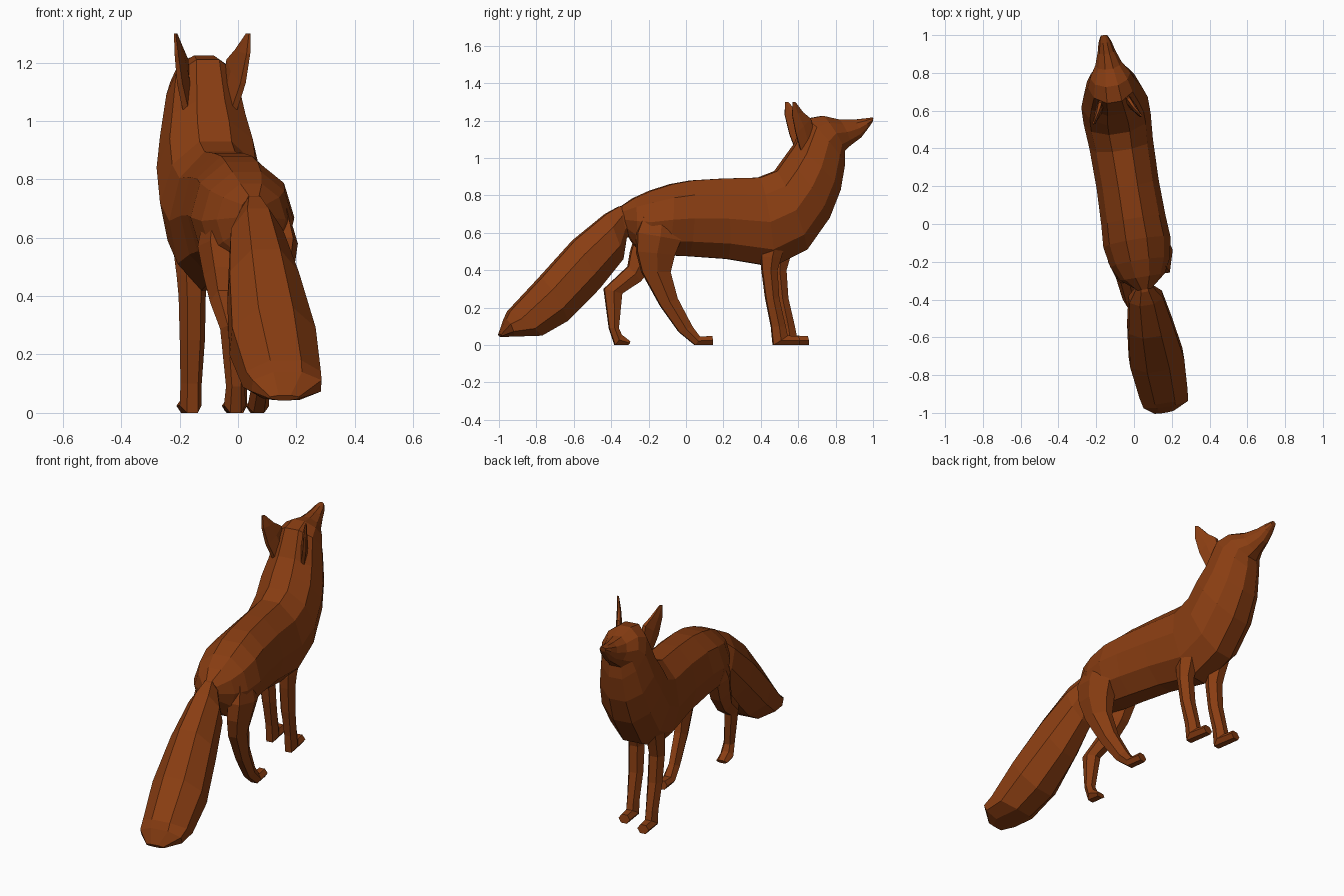
import bpy, bmesh, math
from mathutils import Vector

fur = bpy.data.materials.new("russet_fur")
fur.diffuse_color = (0.25, 0.047, 0.006, 1)


def place(u, y, z):
    # the whole animal stands turned slightly about the vertical
    return Vector((0.987 * u - 0.16 * y, y + 0.158 * u, z))


def loft(name, sections, sides=8, dy=0.0):
    """Section: upper/front y, z, lower/back y, z, half width, side offset, [lower offset]."""
    bm = bmesh.new()
    rings = []
    grow = 1 / math.cos(math.pi / sides)
    widen = {6: 1.15, 8: 1.08, 10: 1.0}[sides]
    for s in sections:
        yt, zt, yb, zb, w, ut = s[:6]
        ub = s[6] if len(s) > 6 else ut
        ring = []
        for i in range(sides):
            a = 2 * math.pi * (i + 0.5) / sides
            k = 0.5 + 0.5 * math.cos(a) * grow
            u = ub + (ut - ub) * k + w * math.sin(a) * widen
            ring.append(bm.verts.new(place(u, dy + yb + (yt - yb) * k, zb + (zt - zb) * k)))
        rings.append(ring)
    for r, q in zip(rings, rings[1:]):
        for i in range(sides):
            j = (i + 1) % sides
            bm.faces.new((r[i], r[j], q[j], q[i]))
    bm.faces.new(rings[0])
    bm.faces.new(rings[-1])
    bmesh.ops.recalc_face_normals(bm, faces=bm.faces[:])
    mesh = bpy.data.meshes.new(name)
    bm.to_mesh(mesh)
    bm.free()
    mesh.materials.append(fur)
    ob = bpy.data.objects.new(name, mesh)
    bpy.context.collection.objects.link(ob)
    return ob


# torso, neck and head in one skin
loft("body", [
    (-0.35, 0.74, -0.32, 0.60, 0.05, 0),
    (-0.28, 0.785, -0.28, 0.54, 0.12, 0),
    (-0.19, 0.825, -0.22, 0.49, 0.16, 0),
    (-0.08, 0.86, -0.11, 0.48, 0.18, 0),
    (0.03, 0.88, 0.01, 0.475, 0.172, 0),
    (0.20, 0.89, 0.22, 0.46, 0.166, 0),
    (0.39, 0.895, 0.46, 0.42, 0.17, 0),
    (0.48, 0.93, 0.64, 0.51, 0.18, 0),
    (0.53, 1.00, 0.76, 0.68, 0.178, 0),
    (0.58, 1.07, 0.82, 0.83, 0.157, 0),
    (0.645, 1.21, 0.845, 0.97, 0.128, 0),
    (0.73, 1.225, 0.845, 1.04, 0.108, 0),
    (0.82, 1.205, 0.88, 1.07, 0.07, 0),
    (0.90, 1.205, 0.935, 1.11, 0.046, 0),
    (0.96, 1.212, 0.97, 1.155, 0.034, 0),
    (1.00, 1.217, 0.995, 1.19, 0.018, 0)], sides=10)

# bushy tail
loft("tail", [
    (-0.30, 0.75, -0.28, 0.62, 0.035, 0),
    (-0.36, 0.74, -0.32, 0.57, 0.05, 0),
    (-0.43, 0.70, -0.34, 0.46, 0.09, 0),
    (-0.60, 0.56, -0.47, 0.30, 0.12, 0),
    (-0.78, 0.36, -0.64, 0.13, 0.145, 0.005),
    (-0.95, 0.18, -0.78, 0.05, 0.13, 0.012),
    (-0.97, 0.14, -0.93, 0.045, 0.12, 0.015),
    (-1.00, 0.06, -0.99, 0.043, 0.05, 0)])

for side, s in (("left", -1), ("right", 1)):
    # thin blade ears, outer edge swept back
    loft("ear_" + side, [
        (0.67, 1.15, 0.60, 1.04, 0.018, 0.07 * s, 0.085 * s),
        (0.655, 1.21, 0.57, 1.13, 0.016, 0.075 * s, 0.11 * s),
        (0.61, 1.245, 0.548, 1.23, 0.011, 0.095 * s, 0.125 * s),
        (0.565, 1.30, 0.55, 1.30, 0.005, 0.122 * s, 0.13 * s)], sides=6)
    # front legs with paws, the left one a little ahead
    loft("front_leg_" + side, [
        (0.57, 0.60, 0.45, 0.62, 0.05, 0.085 * s),
        (0.53, 0.47, 0.425, 0.47, 0.045, 0.078 * s),
        (0.51, 0.40, 0.43, 0.40, 0.041, 0.077 * s),
        (0.52, 0.25, 0.45, 0.25, 0.038, 0.074 * s),
        (0.555, 0.10, 0.48, 0.10, 0.032, 0.073 * s),
        (0.565, 0.05, 0.49, 0.00, 0.033, 0.073 * s),
        (0.625, 0.048, 0.63, 0.00, 0.029, 0.073 * s)], sides=6, dy=-0.036 * s)

# right hind leg stepping forward
loft("hind_leg_right", [
    (-0.06, 0.68, -0.24, 0.70, 0.035, 0.11),
    (-0.05, 0.56, -0.28, 0.60, 0.06, 0.112),
    (-0.08, 0.48, -0.28, 0.50, 0.054, 0.103),
    (-0.10, 0.39, -0.25, 0.39, 0.043, 0.09),
    (-0.06, 0.25, -0.15, 0.21, 0.033, 0.08),
    (0.02, 0.10, -0.05, 0.07, 0.028, 0.075),
    (0.06, 0.045, 0.035, 0.00, 0.032, 0.078),
    (0.125, 0.048, 0.13, 0.00, 0.028, 0.08)], sides=6)

# left hind leg trailing behind
loft("hind_leg_left", [
    (-0.06, 0.68, -0.22, 0.70, 0.035, -0.10),
    (-0.10, 0.55, -0.25, 0.59, 0.055, -0.105),
    (-0.15, 0.44, -0.28, 0.50, 0.048, -0.10),
    (-0.23, 0.34, -0.295, 0.42, 0.039, -0.095),
    (-0.33, 0.275, -0.425, 0.30, 0.033, -0.085),
    (-0.35, 0.09, -0.40, 0.09, 0.028, -0.07),
    (-0.335, 0.055, -0.37, 0.00, 0.033, -0.068),
    (-0.29, 0.02, -0.30, 0.00, 0.028, -0.065)], sides=6)
